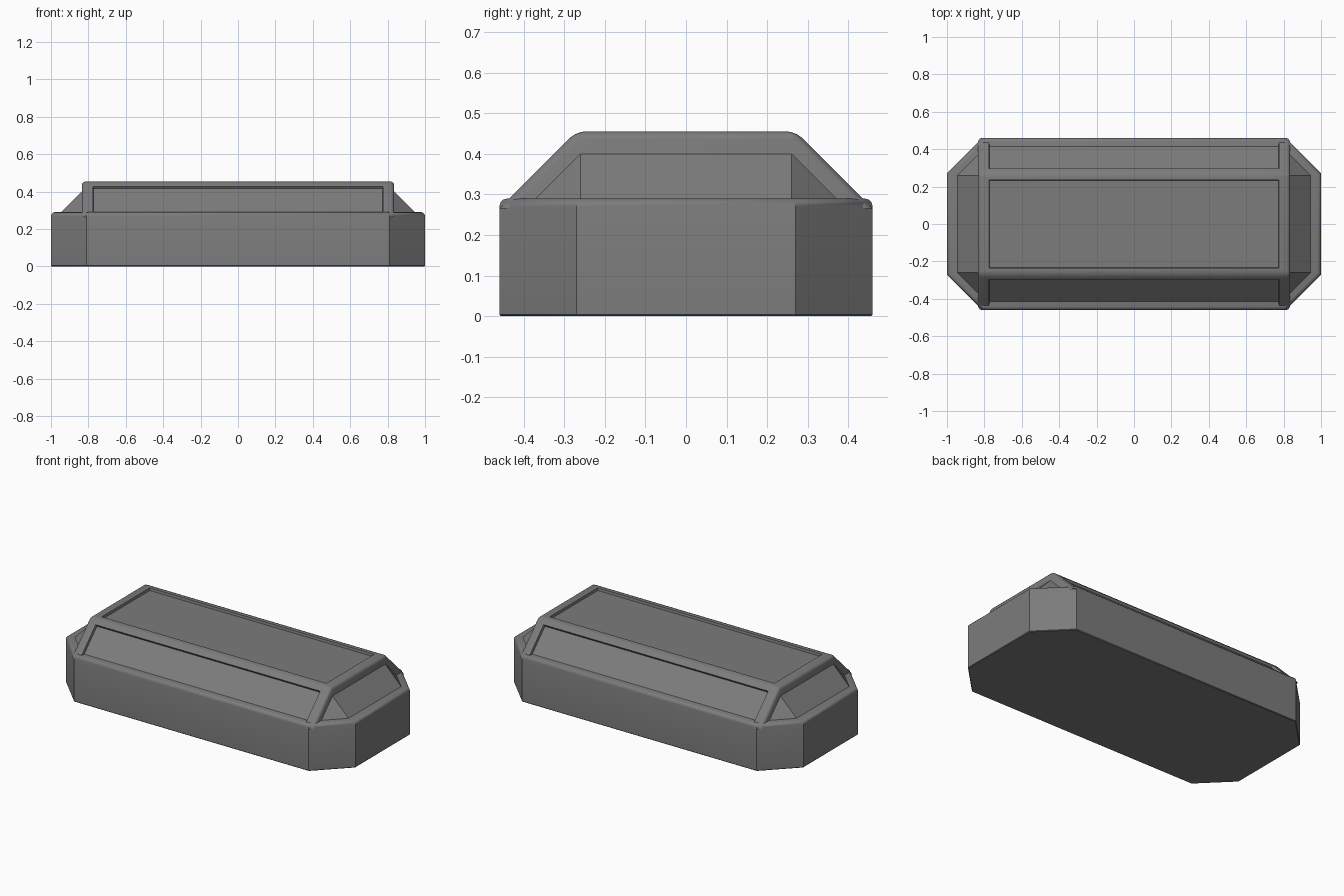
import bpy, bmesh, math

cube = bpy.data.objects.get("Cube")
if cube:
    bpy.data.objects.remove(cube, do_unlink=True)

grey = bpy.data.materials.new("dark grey")
grey.use_nodes = True
colour = (0.2, 0.2, 0.2, 1)
grey.diffuse_color = colour
grey.node_tree.nodes["Principled BSDF"].inputs["Base Color"].default_value = colour


def make_object(name, bm):
    bmesh.ops.recalc_face_normals(bm, faces=bm.faces)
    mesh = bpy.data.meshes.new(name)
    bm.to_mesh(mesh)
    bm.free()
    mesh.materials.append(grey)
    ob = bpy.data.objects.new(name, mesh)
    bpy.context.collection.objects.link(ob)
    bpy.ops.object.select_all(action='DESELECT')
    ob.select_set(True)
    bpy.context.view_layer.objects.active = ob
    bpy.ops.object.shade_smooth_by_angle(angle=math.radians(35))
    return ob


def extrude(points, offset):
    """Closed prism from an outline of 3D points."""
    bm = bmesh.new()
    face = bm.faces.new([bm.verts.new(p) for p in points])
    new = bmesh.ops.extrude_face_region(bm, geom=[face])["geom"]
    bmesh.ops.translate(bm, vec=offset,
                        verts=[v for v in new if isinstance(v, bmesh.types.BMVert)])
    bmesh.ops.recalc_face_normals(bm, faces=bm.faces)
    return bm


def bevel(bm, edges, width, segments):
    bmesh.ops.bevel(bm, geom=edges, offset=width, segments=segments,
                    profile=0.5, affect='EDGES')


# Eight-sided base with a rounded upper rim
outline = [(-0.81, -0.46, 0), (0.81, -0.46, 0), (1, -0.27, 0), (1, 0.27, 0),
           (0.81, 0.46, 0), (-0.81, 0.46, 0), (-1, 0.27, 0), (-1, -0.27, 0)]
bm = extrude(outline, (0, 0, 0.29))
bevel(bm, [e for e in bm.edges if all(v.co.z > 0.2 for v in e.verts)], 0.02, 3)
bevel(bm, [e for e in bm.edges if all(v.co.z < 0.01 for v in e.verts)], 0.004, 1)
make_object("base", bm)

# Raised housing with three long recessed panels
END = 0.835
profile = [(-END, -0.46, 0.265), (-END, -0.27, 0.455),
           (-END, 0.27, 0.455), (-END, 0.46, 0.265)]
bm = extrude(profile, (2 * END, 0, 0))
bevel(bm, [e for e in bm.edges if any(v.co.z > 0.4 for v in e.verts)], 0.02, 3)
bm.normal_update()
panels = [f for f in bm.faces if f.normal.z > 0.6 and f.calc_area() > 0.2]
for panel in panels:
    thickness = 0.02 if panel.normal.z > 0.9 else 0.025
    bmesh.ops.inset_individual(bm, faces=[panel], thickness=thickness)
    # Pull the ends of the panel in to a common length
    for v in panel.verts:
        v.co.x = math.copysign(0.775, v.co.x)
    bmesh.ops.inset_individual(bm, faces=[panel], thickness=0.004, depth=-0.015)
make_object("housing", bm)

# Faceted wedges at both ends
for side, name in ((1, "left_end_wedge"), (-1, "right_end_wedge")):
    bm = bmesh.new()
    corners = [(END - 0.02, -0.40, 0.28), (END - 0.02, 0.40, 0.28),
               (END - 0.02, 0.26, 0.42), (END - 0.02, -0.26, 0.42),
               (0.955, -0.26, 0.28), (0.955, 0.26, 0.28)]
    verts = [bm.verts.new((side * x, y, z)) for x, y, z in corners]
    bmesh.ops.convex_hull(bm, input=verts)
    make_object(name, bm)
